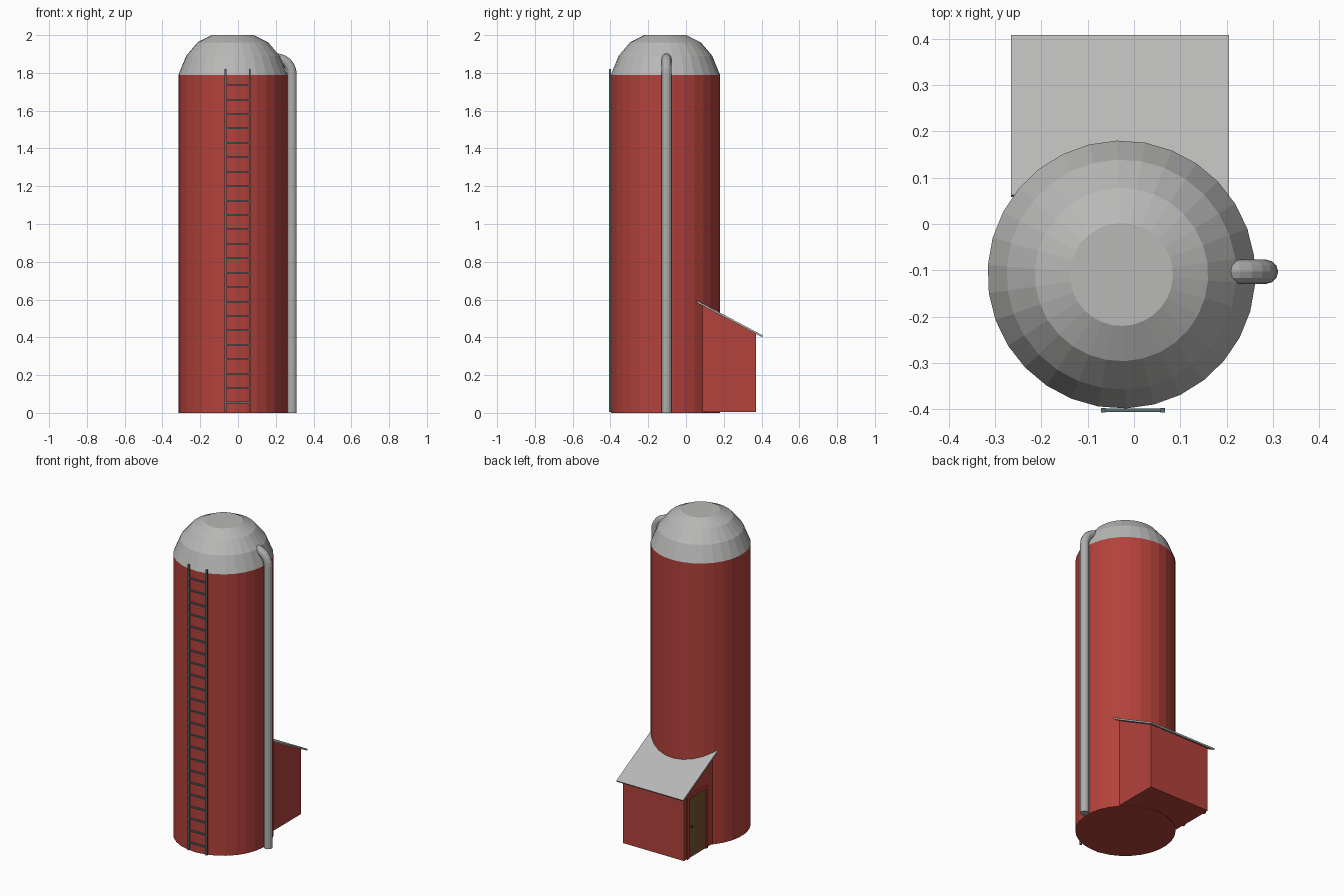
import bpy, bmesh, math
from mathutils import Vector

if "Cube" in bpy.data.objects:
    bpy.data.objects.remove(bpy.data.objects["Cube"])


def material(name, rgb):
    m = bpy.data.materials.new(name)
    m.diffuse_color = (*rgb, 1)
    m.use_nodes = True
    m.node_tree.nodes["Principled BSDF"].inputs["Base Color"].default_value = m.diffuse_color
    return m


RED = material("barn_red", (0.45, 0.054, 0.044))
GREY = material("light_grey", (0.48, 0.48, 0.475))
PIPE = material("pipe_grey", (0.42, 0.42, 0.415))
STEEL = material("dark_steel", (0.10, 0.16, 0.16))
BROWN = material("door_brown", (0.19, 0.087, 0.027))
DARK = material("knob_dark", (0.03, 0.03, 0.03))


def mesh_object(name, verts, faces, mat):
    me = bpy.data.meshes.new(name)
    me.from_pydata(verts, [], faces)
    bm = bmesh.new()
    bm.from_mesh(me)
    bmesh.ops.recalc_face_normals(bm, faces=bm.faces)
    bm.to_mesh(me)
    bm.free()
    me.materials.append(mat)
    ob = bpy.data.objects.new(name, me)
    bpy.context.scene.collection.objects.link(ob)
    return ob


def rings(name, loops, mat):
    """Skin a list of equal-length loops and cap both ends."""
    n = len(loops[0])
    verts = [v for loop in loops for v in loop]
    faces = [(i * n + j, i * n + (j + 1) % n, (i + 1) * n + (j + 1) % n, (i + 1) * n + j)
             for i in range(len(loops) - 1) for j in range(n)]
    faces += [tuple(range(n)), tuple(range(len(verts) - n, len(verts)))]
    return mesh_object(name, verts, faces, mat)


def prism_x(name, profile, x0, x1, mat):
    """Extrude a (y, z) profile along x."""
    return rings(name, [[(x, y, z) for y, z in profile] for x in (x0, x1)], mat)


def box(name, x0, x1, y0, y1, z0, z1, mat):
    return prism_x(name, [(y0, z0), (y1, z0), (y1, z1), (y0, z1)], x0, x1, mat)


# Silo body and faceted dome
CX, CY, R, SIDES = -0.027, -0.109, 0.289, 30


def circle(r, z):
    return [(CX + r * math.cos(a), CY + r * math.sin(a), z)
            for a in (math.radians(8 + 360 / SIDES * k) for k in range(SIDES))]


rings("silo_body", [circle(R, 0), circle(R, 1.79)], RED)
rings("silo_dome", [circle(r, z) for r, z in
                    ((R, 1.79), (0.248, 1.89), (0.187, 1.962), (0.111, 2.0))], GREY)

# Filling pipe: straight run, then a quarter bend into the dome
PX, PY, BEND, BZ, PR = 0.285, -0.103, 0.085, 1.793, 0.026
path = [(PX, 0.0, 0.0)]
path += [(PX - BEND + BEND * math.cos(a), BZ + BEND * math.sin(a), a)
         for a in (math.radians(15 * k) for k in range(7))]
loops = []
for x, z, a in path:
    out = Vector((math.cos(a), 0, math.sin(a)))
    loops.append([Vector((x, PY, z)) + PR * (out * math.cos(t) + Vector((0, 1, 0)) * math.sin(t))
                  for t in (math.tau * k / 12 for k in range(12))])
rings("filling_pipe", loops, PIPE)

# Ladder
for side, x in (("left", -0.066), ("right", 0.062)):
    box("ladder_rail_" + side, x - 0.005, x + 0.005, -0.407, -0.397, 0.005, 1.82, STEEL)
for k in range(23):
    z = 0.055 + k * 1.68 / 22
    box(f"ladder_rung_{k + 1}", -0.064, 0.06, -0.406, -0.398, z - 0.004, z + 0.004, STEEL)

# Lean-to shed behind the silo
WX0, WX1 = -0.244, 0.184


def roof_z(y):
    return 0.583 - 0.53 * (y - 0.06)


prism_x("shed_walls", [(0.06, 0.004), (0.37, 0.004), (0.37, roof_z(0.37)), (0.06, roof_z(0.06))],
        WX0, WX1, RED)
prism_x("shed_roof", [(0.058, roof_z(0.058)), (0.403, roof_z(0.403)),
                      (0.408, roof_z(0.408) + 0.011), (0.063, roof_z(0.063) + 0.011)],
        -0.265, 0.205, GREY)

# Shed door with frame and knob on the left side
box("door_panel", WX0 - 0.004, WX0, 0.16, 0.325, 0.006, 0.385, BROWN)
box("door_frame_back", WX0 - 0.009, WX0, 0.325, 0.345, 0.004, 0.402, RED)
box("door_frame_front", WX0 - 0.009, WX0, 0.14, 0.16, 0.004, 0.402, RED)
box("door_frame_top", WX0 - 0.009, WX0, 0.16, 0.325, 0.385, 0.402, RED)
box("door_knob", WX0 - 0.012, WX0 - 0.004, 0.3, 0.31, 0.195, 0.205, DARK)
